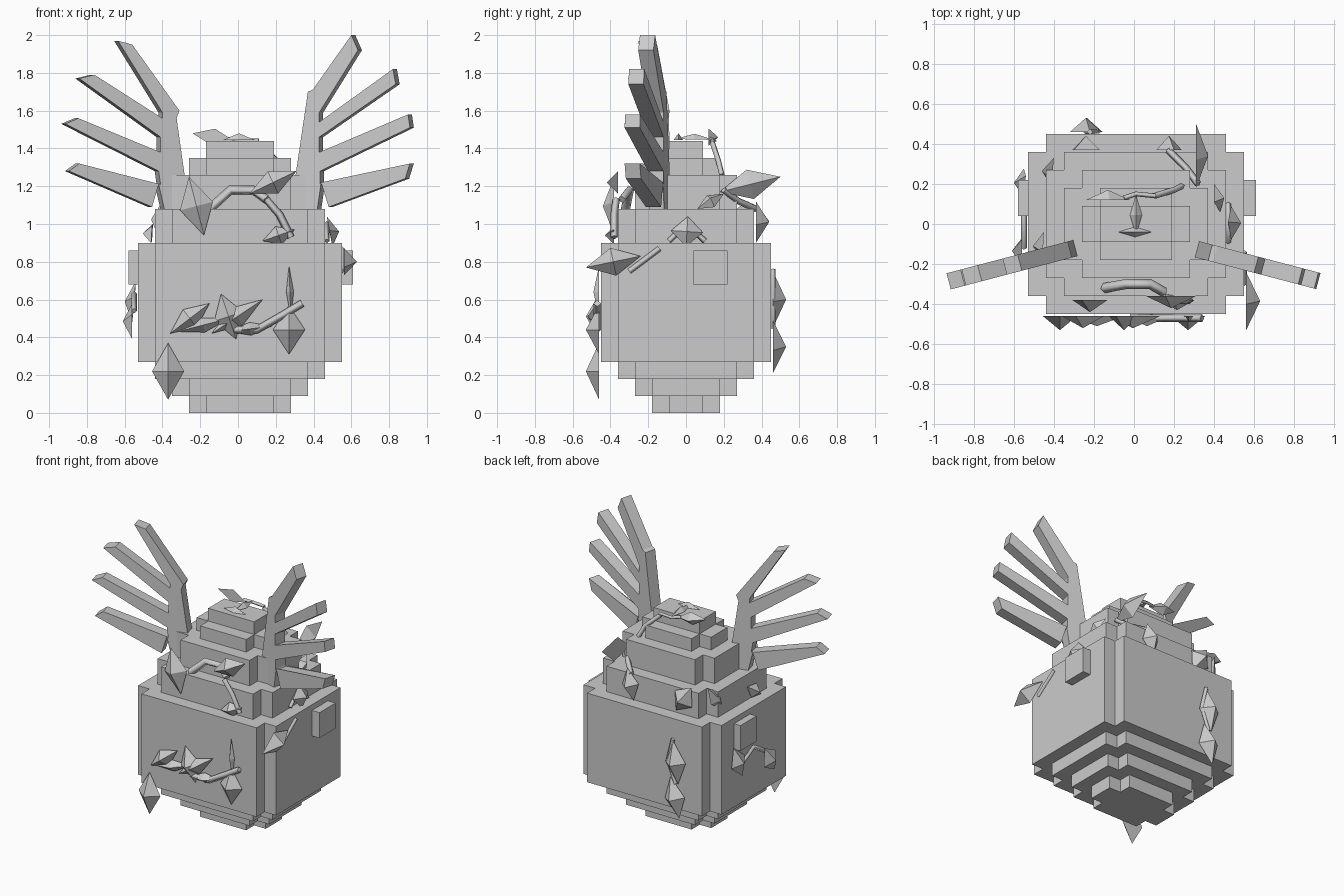
import bpy, bmesh, math
from mathutils import Vector

if "Cube" in bpy.data.objects:
    bpy.data.objects.remove(bpy.data.objects["Cube"])

grey = bpy.data.materials.new("stone_grey")
grey.diffuse_color = (0.6, 0.6, 0.6, 1)
grey.use_nodes = True
grey.node_tree.nodes["Principled BSDF"].inputs["Base Color"].default_value = grey.diffuse_color


def finish(name, bm):
    bmesh.ops.recalc_face_normals(bm, faces=bm.faces)
    me = bpy.data.meshes.new(name)
    bm.to_mesh(me)
    bm.free()
    me.materials.append(grey)
    ob = bpy.data.objects.new(name, me)
    bpy.context.collection.objects.link(ob)
    return ob


def prism(bm, pts, offset):
    """Extrude a planar outline along an offset vector."""
    lo = [bm.verts.new(p) for p in pts]
    hi = [bm.verts.new(Vector(p) + Vector(offset)) for p in pts]
    bm.faces.new(lo)
    bm.faces.new(hi)
    n = len(pts)
    for i in range(n):
        bm.faces.new((lo[i], lo[(i + 1) % n], hi[(i + 1) % n], hi[i]))


# Stepped egg: layers with notched corners, sized in blocks
B, CX = 0.09, 0.01
bm = bmesh.new()
# (z from, z to, half width, half depth) in blocks
for z0, z1, w, d in [(0, 1, 3, 2), (1, 2, 4, 3), (2, 3, 5, 4), (3, 10, 6, 5),
                     (10, 12, 5, 4), (12, 14, 4, 3), (14, 15, 3, 2)]:
    corner = [(w, d - 1), (w - 1, d - 1), (w - 1, d)]
    ring = (corner + [(-x, y) for x, y in reversed(corner)]
            + [(-x, -y) for x, y in corner] + [(x, -y) for x, y in reversed(corner)])
    prism(bm, [(CX + x * B, y * B, z0 * B) for x, y in ring], (0, 0, (z1 - z0) * B))
prism(bm, [(CX + x * B, y * B, 15 * B) for x, y in [(2, 1), (-2, 1), (-2, -1), (2, -1)]], (0, 0, B))
finish("stepped_egg", bm)

# Square studs on both sides
for name, x0, x1 in [("stud_right", 0.54, 0.61), ("stud_left", -0.58, -0.52)]:
    bm = bmesh.new()
    prism(bm, [(x0, 0.04, 0.68), (x0, 0.22, 0.68), (x0, 0.22, 0.86), (x0, 0.04, 0.86)], (x1 - x0, 0, 0))
    finish(name, bm)

# Wings: flat four-feather outlines swept forward by 15 degrees
ANG = math.radians(14.7)
wing_left = [(-.27, 1.08), (-.28, 1.24), (-.325, 1.56), (-.31, 1.6), (-.56, 1.95), (-.635, 1.97),
             (-.40, 1.59), (-.40, 1.56), (-.76, 1.79), (-.84, 1.77), (-.41, 1.46), (-.41, 1.38),
             (-.845, 1.56), (-.915, 1.53), (-.42, 1.28), (-.41, 1.21), (-.84, 1.32), (-.895, 1.28),
             (-.455, 1.09), (-.42, 1.21), (-.39, 1.08)]
wing_right = [(.315, 1.08), (.305, 1.26), (.37, 1.70), (.395, 1.71), (.60, 2.0), (.635, 1.92),
              (.43, 1.59), (.43, 1.54), (.82, 1.82), (.835, 1.74), (.43, 1.46), (.43, 1.38),
              (.90, 1.58), (.91, 1.51), (.435, 1.28), (.435, 1.21), (.91, 1.32), (.885, 1.24),
              (.48, 1.09), (.44, 1.22), (.42, 1.08)]
for name, outline, s in [("wing_left", wing_left, -1), ("wing_right", wing_right, 1)]:
    bm = bmesh.new()
    prism(bm, [(x, -0.165 - math.tan(ANG) * (abs(x) - 0.30), z) for x, z in outline],
          (s * 0.083 * math.sin(ANG), 0.083 * math.cos(ANG), 0))
    finish(name, bm)


def leaf(name, base, tip, normal, width, height):
    """Kite-shaped leaf with a raised centre."""
    a, b, n = Vector(base), Vector(tip), Vector(normal).normalized()
    side = (b - a).cross(n).normalized() * width / 2
    mid = a.lerp(b, 0.5)
    bm = bmesh.new()
    ring = [bm.verts.new(p) for p in (a, mid + side, b, mid - side)]
    top = bm.verts.new(mid + n * height)
    bm.faces.new(ring)
    for i in range(4):
        bm.faces.new((ring[i], ring[(i + 1) % 4], top))
    finish(name, bm)


def vine(name, pts, radius=0.02):
    """Thin square-section stem."""
    cu = bpy.data.curves.new(name, 'CURVE')
    cu.dimensions = '3D'
    cu.bevel_depth, cu.bevel_resolution, cu.use_fill_caps = radius, 0, True
    sp = cu.splines.new('POLY')
    sp.points.add(len(pts) - 1)
    for p, co in zip(sp.points, pts):
        p.co = (*co, 1)
    ob = bpy.data.objects.new(name, cu)
    bpy.context.collection.objects.link(ob)
    bpy.ops.object.select_all(action='DESELECT')
    ob.select_set(True)
    bpy.context.view_layer.objects.active = ob
    bpy.ops.object.convert(target='MESH')
    bpy.context.object.data.materials.clear()
    bpy.context.object.data.materials.append(grey)


F, K, R, L, U = (0, -1, 0), (0, 1, 0), (1, 0, 0), (-1, 0, 0), (0, 0, 1)

# Front leaves on the body: base x,z, tip x,z, width, height
for i, (x0, z0, x1, z1, w, h) in enumerate([
        (-.37, .37, -.37, .07, .17, .07), (.27, .57, .27, .31, .17, .07),
        (.27, .78, .28, .50, .04, .03), (-.15, .58, -.36, .42, .12, .06),
        (-.05, .50, -.32, .43, .08, .05), (-.09, .63, -.01, .39, .16, .07),
        (.13, .60, -.14, .42, .11, .06), (.18, .46, -.05, .43, .07, .05)]):
    leaf(f"front_leaf_{i}", (x0, -.46, z0), (x1, -.46, z1), F, w, h)
vine("front_vine", [(-.02, -.47, .44), (.1, -.47, .44), (.24, -.47, .52), (.34, -.47, .58)])

# Front leaves on the upper steps
leaf("ledge_leaf_left", (-.26, -.38, 1.25), (-.18, -.38, .94), F, .18, .06)
leaf("ledge_leaf_right", (.06, -.36, 1.16), (.31, -.36, 1.28), F, .13, .06)
leaf("ledge_leaf_low", (.13, -.38, .91), (.30, -.38, .97), F, .10, .05)
vine("ledge_vine_arch", [(-.15, -.32, 1.08), (-.04, -.30, 1.18), (.08, -.30, 1.18), (.15, -.34, 1.13)], .025)
vine("ledge_vine_drop", [(.15, -.37, 1.13), (.22, -.38, 1.05), (.28, -.38, .93)])

# Right side leaves
leaf("right_leaf_front", (.56, -.24, .83), (.56, -.53, .77), R, .15, .07)
vine("right_vine_front", [(.55, -.30, .75), (.55, -.14, .87)], .015)
leaf("right_leaf_ledge", (.47, .01, 1.04), (.50, .0, .88), R, .17, .05)
vine("right_vine_ledge", [(.47, -.09, .91), (.47, 0, 1.0), (.47, .10, .91)], .015)
leaf("right_leaf_back", (.31, .18, 1.17), (.31, .50, 1.25), R, .16, .06)
leaf("right_leaf_step", (.40, .20, 1.16), (.43, .06, 1.08), (1, 0, .5), .08, .04)

# Left side leaves
leaf("left_leaf_back", (-.54, .24, .70), (-.56, .17, .48), L, .15, .05)
leaf("left_leaf_front", (-.56, -.08, .58), (-.56, -.19, .39), L, .15, .05)
vine("left_vine", [(-.55, .18, .55), (-.55, .03, .63), (-.55, -.12, .54)], .015)
leaf("left_leaf_ledge", (-.45, -.04, 1.0), (-.46, -.18, .90), L, .10, .05)
leaf("left_leaf_corner", (-.40, .33, 1.12), (-.42, .20, .93), L, .10, .05)

# Back leaves
for i, (x0, y, z0, x1, z1, w) in enumerate([
        (-.22, .46, .75, -.26, .45, .16), (-.20, .46, .49, -.27, .21, .16),
        (-.30, .37, 1.11, -.18, .92, .16), (.20, .37, 1.12, .15, .90, .13)]):
    leaf(f"back_leaf_{i}", (x0, y, z0), (x1, y, z1), K, w, .07)
vine("back_vine", [(-.22, .46, .76), (-.18, .46, .60), (-.24, .46, .45)], .015)
vine("back_vine_upper", [(.17, .37, 1.08), (.26, .28, 1.12), (.32, .20, 1.18)], .018)

# Top sprout
leaf("top_leaf_back", (-.02, .12, 1.44), (-.24, .12, 1.48), K, .09, .05)
leaf("top_leaf", (.01, .15, 1.445), (.01, -.06, 1.45), U, .06, .03)
leaf("top_leaf_cross", (-.08, -.04, 1.445), (.09, -.04, 1.445), U, .05, .035)
vine("top_vine", [(-.05, .13, 1.45), (.01, .15, 1.44), (.11, .14, 1.44)], .012)
vine("top_vine_drop", [(.10, .14, 1.43), (.20, .17, 1.34), (.24, .19, 1.26)], .015)
